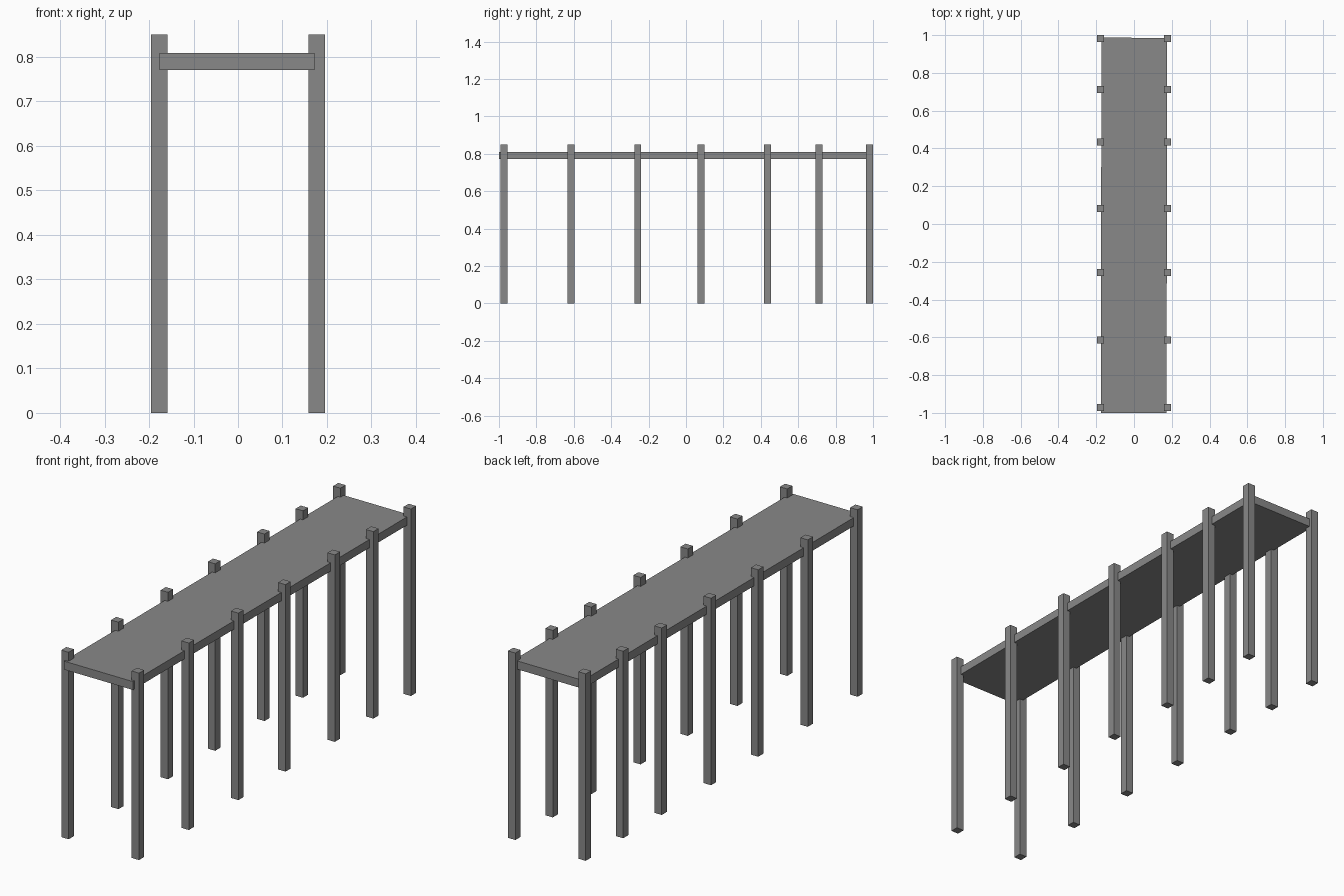
import bpy

# Remove the default object
default = bpy.data.objects.get("Cube")
if default:
    bpy.data.objects.remove(default, do_unlink=True)

# Single flat colour
grey = bpy.data.materials.new("plain_grey")
grey.use_nodes = True
colour = (0.25, 0.25, 0.25, 1)
grey.diffuse_color = colour
grey.node_tree.nodes["Principled BSDF"].inputs["Base Color"].default_value = colour


def box(name, centre, size, turn=0):
    bpy.ops.mesh.primitive_cube_add(size=1, location=centre, rotation=(0, 0, turn))
    obj = bpy.context.object
    obj.name = name
    obj.scale = size
    obj.data.materials.append(grey)
    return obj


# Deck, turned very slightly off the line of the posts
box("deck", (0, -0.007, 0.79), (0.348, 1.986, 0.038), -0.002)

# Square posts in pairs along both sides
POST = 0.037
HEIGHT = 0.85
ROWS = (-0.972, -0.614, -0.258, 0.081, 0.435, 0.712, 0.981)
for side, x in (("left", 0.177), ("right", -0.177)):
    for number, y in enumerate(ROWS, 1):
        box(f"{side}_post_{number}", (x, y, HEIGHT / 2), (POST, POST, HEIGHT))
